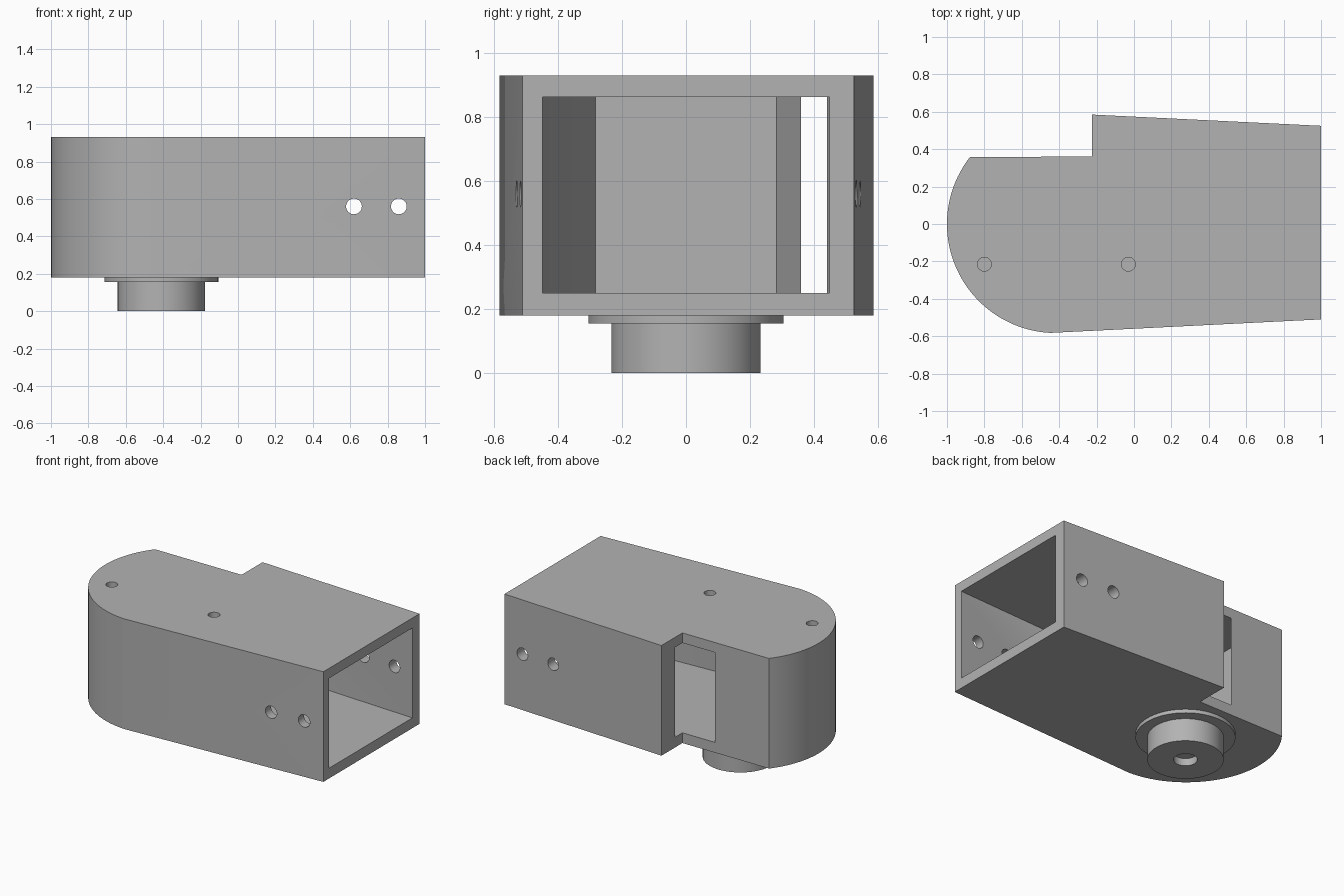
import bpy, bmesh, math
from mathutils import Matrix, Vector

cube = bpy.data.objects.get("Cube")
if cube:
    bpy.data.objects.remove(cube, do_unlink=True)

grey = bpy.data.materials.new("plain grey")
grey.use_nodes = True
colour = (0.45, 0.45, 0.45, 1)
grey.diffuse_color = colour
grey.node_tree.nodes["Principled BSDF"].inputs["Base Color"].default_value = colour


def finish(name, bm):
    bmesh.ops.recalc_face_normals(bm, faces=bm.faces)
    mesh = bpy.data.meshes.new(name)
    bm.to_mesh(mesh)
    bm.free()
    mesh.materials.append(grey)
    obj = bpy.data.objects.new(name, mesh)
    bpy.context.collection.objects.link(obj)
    return obj


def prism(name, outline, low, high):
    bm = bmesh.new()
    face = bm.faces.new([bm.verts.new((x, y, low)) for x, y in outline])
    made = bmesh.ops.extrude_face_region(bm, geom=[face])["geom"]
    verts = [v for v in made if isinstance(v, bmesh.types.BMVert)]
    bmesh.ops.translate(bm, verts=verts, vec=(0, 0, high - low))
    return finish(name, bm)


def cylinder(name, start, end, radius, sides=32):
    start, end = Vector(start), Vector(end)
    axis = end - start
    turn = axis.to_track_quat("Z", "Y").to_matrix().to_4x4()
    bm = bmesh.new()
    bmesh.ops.create_cone(bm, cap_ends=True, segments=sides, radius1=radius,
                          radius2=radius, depth=axis.length,
                          matrix=Matrix.Translation((start + end) / 2) @ turn)
    return finish(name, bm)


def activate(obj):
    bpy.ops.object.select_all(action="DESELECT")
    obj.select_set(True)
    bpy.context.view_layer.objects.active = obj


def cut(target, cutter):
    cutter.hide_render = True
    mod = target.modifiers.new("cut", "BOOLEAN")
    mod.operation, mod.solver, mod.object = "DIFFERENCE", "EXACT", cutter
    activate(target)
    bpy.ops.object.modifier_apply(modifier=mod.name)
    bpy.data.objects.remove(cutter, do_unlink=True)


# Housing: rounded end, gently tapering sides and a rear notch
pivot, radius = -0.417, 0.583
first, last, steps = math.radians(142), math.radians(267), 40
angles = [first + (last - first) * i / steps for i in range(steps + 1)]
outline = [(pivot + radius * math.cos(a), radius * math.sin(a)) for a in angles]
outline += [(1, -0.51), (1, 0.525), (-0.225, 0.585), (-0.225, 0.36)]
housing = prism("housing", outline, 0.18, 0.93)

# Cavity narrows towards the round end and breaks through at the notch
half = [(1.1, 0.443), (1, 0.448), (-0.045, 0.5), (-0.705, 0.283)]
cavity = half + [(x, -y) for x, y in reversed(half)]
cut(housing, prism("cavity_cutter", cavity, 0.25, 0.862))

# Cross holes in both sides, and screw holes in the top
for x in (0.62, 0.86):
    cut(housing, cylinder("side_hole_cutter", (x, -0.8, 0.56), (x, 0.8, 0.56), 0.042))
for x in (-0.8, -0.03):
    cut(housing, cylinder("top_hole_cutter", (x, -0.215, 0.7), (x, -0.215, 1), 0.037))

# Round pivot boss under the housing
flange = cylinder("pivot_flange", (-0.41, 0, 0.155), (-0.41, 0, 0.18), 0.305, 64)
hub = cylinder("pivot_hub", (-0.41, 0, 0), (-0.41, 0, 0.155), 0.233, 64)
cut(hub, cylinder("hub_hole_cutter", (-0.41, 0, -0.1), (-0.41, 0, 0.05), 0.073))

for obj in (housing, flange, hub):
    activate(obj)
    bpy.ops.object.shade_smooth_by_angle(angle=math.radians(30))
